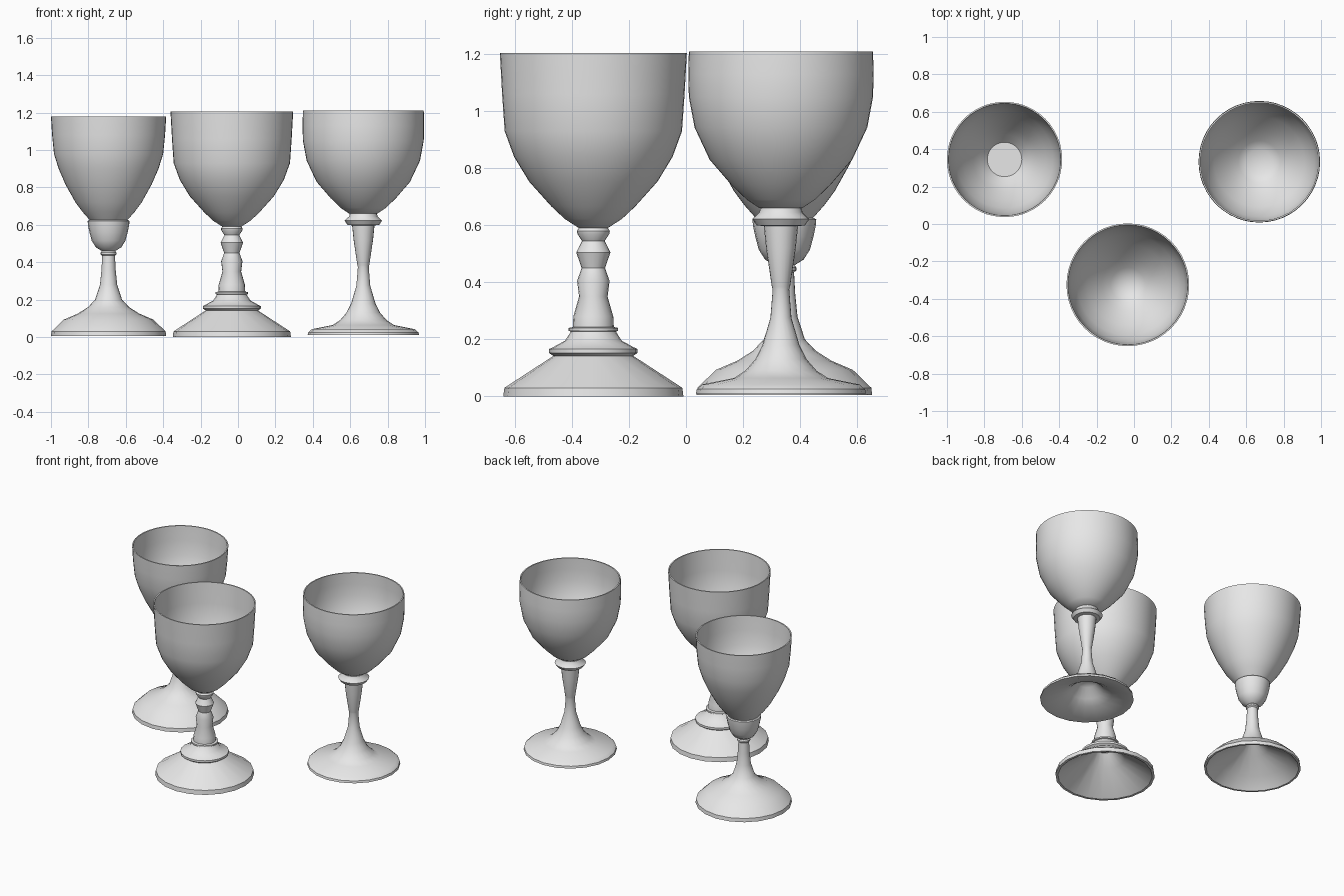
import bpy, bmesh, math

grey = bpy.data.materials.new("plain_grey")
grey.diffuse_color = (0.8, 0.8, 0.8, 1)


def lathe(name, profile, x, y, sides):
    """Spin an (r, z) outline about a vertical axis at x, y."""
    bm = bmesh.new()
    rings = []
    for r, z in profile:
        if r == 0:
            rings.append([bm.verts.new((0, 0, z))] * sides)
        else:
            rings.append([bm.verts.new((r * math.cos(a), r * math.sin(a), z))
                          for a in (2 * math.pi * i / sides for i in range(sides))])
    for lo, hi in zip(rings, rings[1:]):
        for i in range(sides):
            j = (i + 1) % sides
            corners = list(dict.fromkeys((lo[i], lo[j], hi[j], hi[i])))
            if len(corners) > 2:
                bm.faces.new(corners)
    bmesh.ops.recalc_face_normals(bm, faces=bm.faces)
    mesh = bpy.data.meshes.new(name)
    bm.to_mesh(mesh)
    bm.free()
    mesh.materials.append(grey)
    ob = bpy.data.objects.new(name, mesh)
    ob.location = (x, y, 0)
    bpy.context.collection.objects.link(ob)
    bpy.ops.object.select_all(action='DESELECT')
    ob.select_set(True)
    bpy.context.view_layer.objects.active = ob
    bpy.ops.object.shade_smooth_by_angle(angle=math.radians(35))


def goblet(name, x, y, bowl, stem, under):
    # Thin open bowl: outside up to the rim, then back down the inside
    inner = [(r - 0.008, z + (0.012 if z < 0.9 else 0)) for r, z in reversed(bowl)]
    floor = bowl[0][1]
    lathe(name + "_bowl", [(0, floor)] + bowl + inner + [(0, floor + 0.012)], x, y, 48)
    # Stem and foot, closed by the hollow underside
    lathe(name + "_stem_and_foot", [(0, stem[0][1])] + stem + under, x, y, 20)


# Left goblet: cup-shaped knop and a sweeping foot
goblet("left_goblet", -0.692, 0.345,
       [(0.10, 0.625), (0.14, 0.67), (0.177, 0.72), (0.23, 0.815), (0.267, 0.9),
        (0.292, 0.98), (0.302, 1.08), (0.308, 1.18)],
       [(0.105, 0.625), (0.112, 0.62), (0.11, 0.598), (0.102, 0.56), (0.09, 0.515),
        (0.068, 0.48), (0.036, 0.46), (0.042, 0.452), (0.042, 0.442), (0.034, 0.435),
        (0.038, 0.36), (0.046, 0.28), (0.072, 0.2), (0.11, 0.16), (0.165, 0.125),
        (0.24, 0.093), (0.305, 0.03), (0.308, 0.005)],
       [(0.295, 0.005), (0.23, 0.075), (0.10, 0.145), (0.04, 0.2), (0, 0.22)])

# Middle goblet: beaded stem and a stepped conical foot
goblet("middle_goblet", -0.033, -0.325,
       [(0.05, 0.59), (0.10, 0.622), (0.147, 0.666), (0.225, 0.753), (0.278, 0.84),
        (0.311, 0.93), (0.32, 1.06), (0.328, 1.205)],
       [(0.05, 0.592), (0.058, 0.58), (0.056, 0.57), (0.04, 0.545), (0.06, 0.505),
        (0.041, 0.45), (0.057, 0.405), (0.05, 0.35), (0.07, 0.28), (0.072, 0.243),
        (0.087, 0.24), (0.087, 0.23), (0.079, 0.227), (0.10, 0.195), (0.14, 0.173),
        (0.155, 0.166), (0.155, 0.152), (0.14, 0.142), (0.312, 0.03), (0.316, 0)],
       [(0.3, 0), (0.125, 0.125), (0.06, 0.2), (0, 0.215)])

# Right goblet: flared collar, tapering stem and a trumpet foot
goblet("right_goblet", 0.67, 0.333,
       [(0.075, 0.66), (0.12, 0.69), (0.175, 0.743), (0.25, 0.83), (0.303, 0.943),
        (0.323, 1.05), (0.325, 1.13), (0.323, 1.21)],
       [(0.072, 0.663), (0.076, 0.645), (0.1, 0.622), (0.085, 0.6), (0.06, 0.597),
        (0.052, 0.52), (0.032, 0.385), (0.029, 0.375), (0.037, 0.275), (0.065, 0.18),
        (0.09, 0.13), (0.125, 0.09), (0.165, 0.064), (0.275, 0.042), (0.295, 0.025),
        (0.298, 0.01)],
       [(0.265, 0.01), (0.16, 0.045), (0.11, 0.075), (0.06, 0.13), (0, 0.15)])
